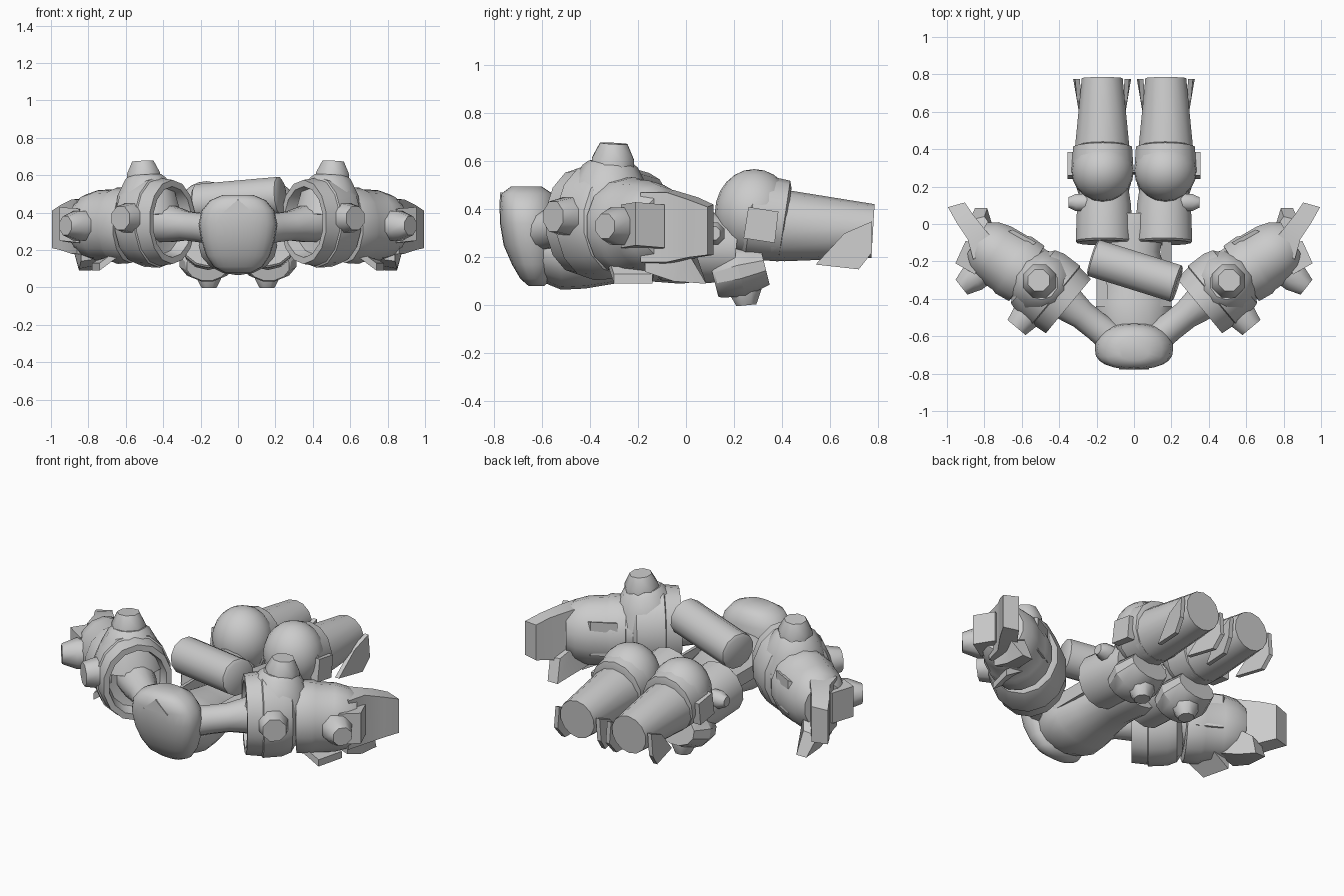
import bpy, bmesh, math
from mathutils import Vector

if "Cube" in bpy.data.objects:
    bpy.data.objects.remove(bpy.data.objects["Cube"])


def finish(name, bm, angle=35):
    bmesh.ops.recalc_face_normals(bm, faces=bm.faces)
    me = bpy.data.meshes.new(name)
    bm.to_mesh(me)
    bm.free()
    ob = bpy.data.objects.new(name, me)
    bpy.context.collection.objects.link(ob)
    bpy.ops.object.select_all(action='DESELECT')
    ob.select_set(True)
    bpy.context.view_layer.objects.active = ob
    if angle:
        bpy.ops.object.shade_smooth_by_angle(angle=math.radians(angle))
    return ob


def loft(name, rings, cap=True, angle=35):
    bm = bmesh.new()
    rows = [[bm.verts.new(p) for p in r] for r in rings]
    n = len(rows[0])
    for a, b in zip(rows, rows[1:]):
        for i in range(n):
            bm.faces.new((a[i], a[(i + 1) % n], b[(i + 1) % n], b[i]))
    if cap:
        bm.faces.new(rows[0])
        bm.faces.new(rows[-1])
    return finish(name, bm, angle)


def turned(name, origin, axis, profile, seg=12, squash=1.0, angle=35, cap=True):
    """Profile of (distance along axis, radius), squashed sideways."""
    o, w = Vector(origin), Vector(axis).normalized()
    ref = Vector((0, 0, 1)) if abs(w.z) < 0.8 else Vector((0, 1, 0))
    u = w.cross(ref).normalized()
    v = u.cross(w)
    rings = []
    for t, r in profile:
        rings.append([o + w * t + u * (r * squash * math.cos(2 * math.pi * (i + .5) / seg))
                      + v * (r * math.sin(2 * math.pi * (i + .5) / seg)) for i in range(seg)])
    return loft(name, rings, cap, angle)


def slab(name, outline, offset):
    off = Vector(offset)
    pts = [Vector(p) for p in outline]
    return loft(name, [pts, [p + off for p in pts]], True, 0)


def ball(name, c, r, seg=20):
    bm = bmesh.new()
    bmesh.ops.create_uvsphere(bm, u_segments=seg, v_segments=12, radius=1)
    for v in bm.verts:
        v.co = [c[i] + r[i] * v.co[i] for i in range(3)]
    return finish(name, bm)


def knob(name, origin, axis, r=.085, h=.09, tip=.6):
    turned(name, origin, axis, [(-.05, r), (.01, r), (h, r * tip)], 8, angle=50)


# Head: smooth mask, narrow at the chin, leaning forward at the brow
ell = [(.08, .07, -.625, .03), (.11, .13, -.63, .06), (.17, .17, -.64, .085), (.25, .195, -.65, .11),
       (.34, .21, -.66, .115), (.41, .195, -.665, .112), (.465, .15, -.67, .10), (.495, .08, -.67, .06)]
rings = []
for z, rx, cy, ry in ell:
    ring = []
    for i in range(24):
        c, s = math.cos(2 * math.pi * i / 24), math.sin(2 * math.pi * i / 24)
        y = cy - ry * abs(s) ** .7 if s < 0 else cy + ry * 1.15 * s
        ring.append((rx * math.copysign(abs(c) ** .85, c), y, z))
    rings.append(ring)
loft("head", rings, angle=60)
slab("brow_mark", [(-.08, -.778, .40), (.08, -.778, .40), (0, -.775, .47)], (0, .03, 0))

# Torso: chest tapering to waist then hips
rings = []
for y, rx, z0, z1 in [(-.63, .15, .11, .36), (-.52, .21, .065, .38), (-.42, .20, .07, .37),
                      (-.30, .17, .09, .35), (-.15, .14, .10, .33), (-.02, .16, .09, .34), (.06, .14, .10, .33)]:
    rings.append([(rx * math.cos(math.pi * i / 8), y,
                   (z0 + z1) / 2 + (z1 - z0) / 2 * math.sin(math.pi * i / 8)) for i in range(16)])
loft("torso", rings)

# Slanted roll carried across the lower back
turned("back_roll", (0.005, -.25, .47), (.45, -.14, .04),
       [(-.24, .09), (-.23, .105), (.23, .105), (.24, .09)], 12)

for s, side in ((1, "right"), (-1, "left")):
    def P(x, y, z):
        return Vector((s * x, y, z))

    a = P(.77, .64, 0)
    p = P(.64, -.77, 0)
    sh = P(.47, -.34, .35)
    f = P(.84, .54, 0)
    q = P(.54, -.84, 0)
    fo = P(.62, -.235, .33)
    up = Vector((0, 0, 1))

    # Upper arm link and hollow shoulder shell
    turned(side + "_arm_link", P(.12, -.61, .31), (s * .33, .26, .04),
           [(0, .085), (.10, .08), (.2, .08), (.30, .10), (.42, .11)], 12)
    turned(side + "_shoulder", sh, a,
           [(-.08, .12), (-.09, .17), (-.155, .19), (-.155, .225), (-.07, .235),
            (-.065, .245), (.04, .24), (.09, .22), (.12, .17), (.125, .13)], 14, .86, 30)
    turned(side + "_shoulder_cap", P(.49, -.32, .50), (s * .05, .05, 1),
           [(-.12, .19), (0, .16), (.08, .115), (.1, .09)], 10)
    knob(side + "_shoulder_top_knob", P(.505, -.305, .60), (s * .05, .05, 1), .095, .075, .65)
    knob(side + "_shoulder_front_knob", sh + p * .18 - a * .015 + up * .02, p, .085, .085, .8)
    # Elbow and forearm
    turned(side + "_elbow", sh, a, [(.06, .17), (.13, .16), (.22, .16)], 12)
    turned(side + "_forearm", fo, f,
           [(-.06, .16), (-.055, .20), (.03, .205), (.05, .195), (.15, .19), (.22, .17), (.27, .13)], 14, .9, 30)
    knob(side + "_forearm_knob", fo + f * .17 + q * .165, P(.78, -.62, 0), .085, .09, .65)
    slab(side + "_forearm_plate", [P(.85, -.27, .24), P(.955, -.21, .25), P(.90, -.09, .24),
                                   P(.80, -.12, .22)], up * .18)
    # Guard on the inner and lower side of the forearm
    slab(side + "_forearm_guard", [P(.52, -.10, .25), P(.63, -.16, .23), P(.72, -.06, .23), P(.65, -.03, .25)], up * .2)
    slab(side + "_forearm_flap", [P(.62, -.33, .18), P(.74, -.30, .09), P(.78, -.14, .09), P(.66, -.13, .16)], up * .04)
    # Hand: tapering fingers and low thumb
    loft(side + "_fingers", [[P(.72, -.12, .16), P(.86, -.19, .18), P(.86, -.19, .47), P(.72, -.12, .49)],
                             [P(.78, -.05, .17), P(.89, -.08, .18), P(.89, -.08, .47), P(.78, -.05, .48)],
                             [P(.86, .05, .20), P(.95, .01, .20), P(.95, .01, .44), P(.86, .05, .45)],
                             [P(.905, .115, .21), P(.995, .09, .21), P(.995, .09, .41), P(.905, .115, .42)]], True, 30)
    loft(side + "_thumb", [[P(.70, -.14, .16), P(.84, -.17, .14), P(.84, -.17, .30), P(.70, -.14, .32)],
                           [P(.75, -.03, .12), P(.85, -.05, .10), P(.85, -.05, .25), P(.75, -.03, .28)],
                           [P(.785, .085, .09), P(.85, .085, .09), P(.88, .02, .2), P(.80, .04, .22)]], True, 30)

    # Thigh shell with small hip knob and belt strap
    turned(side + "_thigh", P(.16, -.10, .26), (0, 1, -.1),
           [(0, .145), (.01, .155), (.20, .148), (.31, .13)], 14)
    knob(side + "_thigh_knob", P(.30, .115, .30), (s, 0, 0), .05, .05)
    slab(side + "_strap", [P(.14, -.44, .33), P(.20, -.44, .30), P(.20, -.05, .30), P(.15, -.05, .33)], (0, 0, -.08))
    # Knee ball, rim, side plate and lower knee guard
    ball(side + "_knee", P(.168, .285, .385), (.167, .165, .183))
    turned(side + "_knee_rim", P(.168, .35, .36), (0, 1, -.15),
           [(-.10, .16), (-.08, .18), (.06, .17), (.07, .14)], 14, .95)
    slab(side + "_knee_plate", [P(.31, .24, .28), P(.31, .37, .26), P(.31, .385, .39), P(.31, .26, .41)], (s * .045, 0, 0))
    turned(side + "_knee_guard", P(.165, .125, .115), (0, 1, .25),
           [(-.01, .08), (0, .088), (.10, .11), (.21, .085)], 12, 1.4, 30)
    knob(side + "_knee_knob", P(.155, .245, .07), (0, .1, -1), .075, .07)
    # Tapered lower leg with flared fins
    turned(side + "_lower_leg", P(.17, .36, .335), (0, 1, -.06),
           [(0, .15), (.06, .148), (.42, .112)], 14)
    for k, n in ((1, "outer"), (-1, "inner")):
        slab(side + "_" + n + "_fin", [P(.17 + k * .09, .54, .17), P(.17 + k * .11, .66, .30),
                                       P(.17 + k * .12, .775, .35), P(.17 + k * .13, .775, .22),
                                       P(.17 + k * .12, .72, .15)], (s * k * .025, 0, 0))
